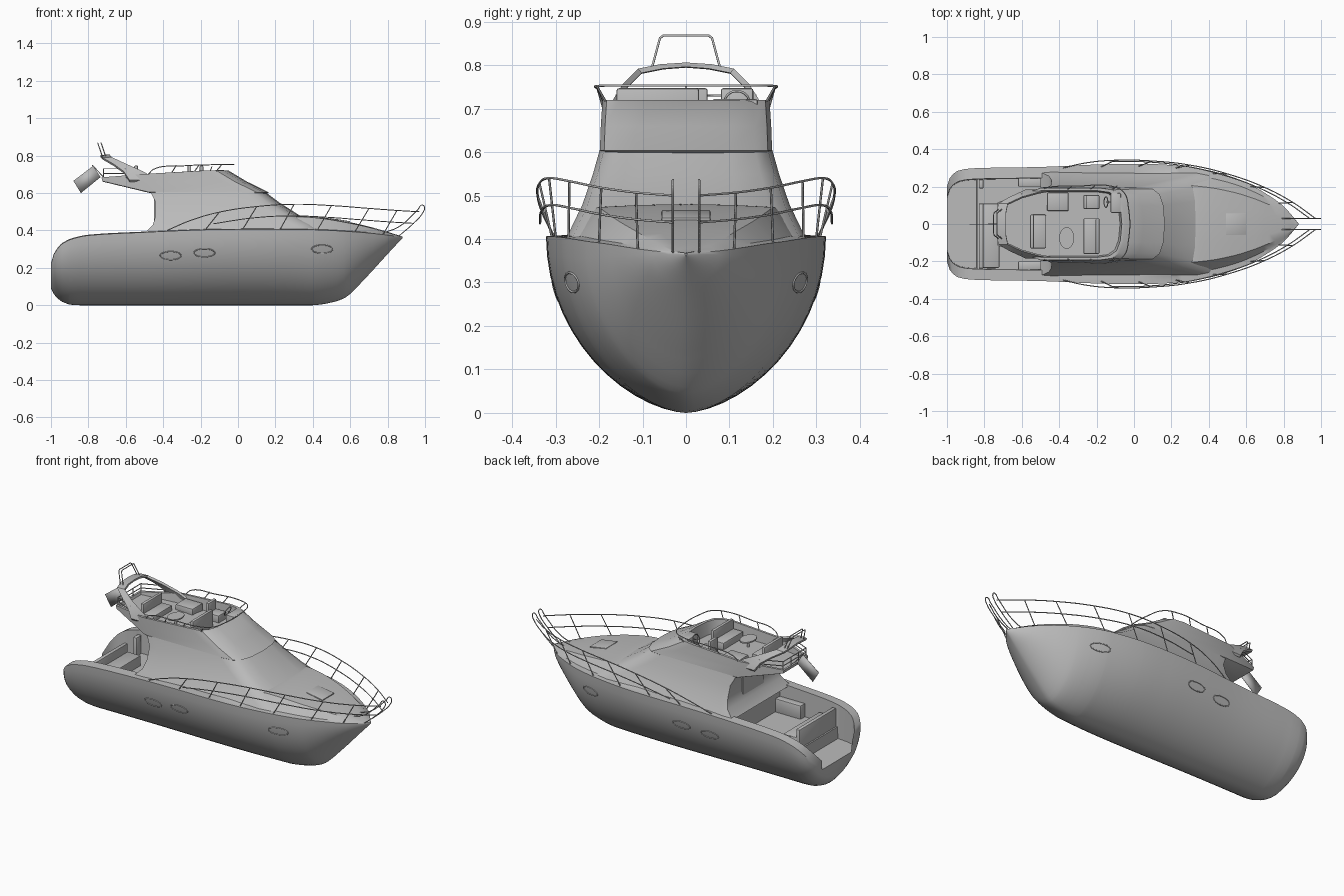
import bpy, bmesh, math
from mathutils import Matrix, Vector

cube = bpy.data.objects.get("Cube")
if cube:
    bpy.data.objects.remove(cube, do_unlink=True)

grey = bpy.data.materials.new("light_grey")
grey.use_nodes = True
grey.diffuse_color = (0.5, 0.5, 0.5, 1)
grey.node_tree.nodes["Principled BSDF"].inputs["Base Color"].default_value = (0.5, 0.5, 0.5, 1)


def finish(name, bm, angle=35):
    bmesh.ops.recalc_face_normals(bm, faces=bm.faces)
    mesh = bpy.data.meshes.new(name)
    bm.to_mesh(mesh)
    bm.free()
    mesh.materials.append(grey)
    obj = bpy.data.objects.new(name, mesh)
    bpy.context.collection.objects.link(obj)
    bpy.ops.object.select_all(action='DESELECT')
    obj.select_set(True)
    bpy.context.view_layer.objects.active = obj
    bpy.ops.object.shade_smooth_by_angle(angle=math.radians(angle))
    return obj


def loft(name, rings):
    bm = bmesh.new()
    loops = [[bm.verts.new(p) for p in ring] for ring in rings]
    count = len(loops[0])
    for a, b in zip(loops, loops[1:]):
        for i in range(count):
            j = (i + 1) % count
            bm.faces.new((a[i], a[j], b[j], b[i]))
    bm.faces.new(loops[0])
    bm.faces.new(loops[-1])
    return finish(name, bm)


def mirrored(half):
    return half + [(x, -y, z) for x, y, z in reversed(half[1:-1])]


def box(name, low, high, tilt=0.0, bevel=0.006):
    low, high = Vector(low), Vector(high)
    bm = bmesh.new()
    place = (Matrix.Translation((low + high) / 2) @ Matrix.Rotation(tilt, 4, 'Y')
             @ Matrix.Diagonal((high - low).to_4d()))
    place[3][3] = 1
    bmesh.ops.create_cube(bm, size=1, matrix=place)
    if bevel:
        bmesh.ops.bevel(bm, geom=bm.edges[:], offset=bevel, segments=2, affect='EDGES', profile=0.5)
    return finish(name, bm)


def tube(name, points, radius=0.0028, closed=False, smooth=True):
    curve = bpy.data.curves.new(name, 'CURVE')
    curve.dimensions = '3D'
    curve.bevel_depth = radius
    curve.bevel_resolution = 1
    curve.resolution_u = 6
    curve.use_fill_caps = True
    spline = curve.splines.new('BEZIER')
    spline.bezier_points.add(len(points) - 1)
    for knot, p in zip(spline.bezier_points, points):
        knot.co = p
        knot.handle_left_type = knot.handle_right_type = 'AUTO' if smooth else 'VECTOR'
    spline.use_cyclic_u = closed
    curve.materials.append(grey)
    obj = bpy.data.objects.new(name, curve)
    bpy.context.collection.objects.link(obj)


def both_sides(name, points, **options):
    for side, label in ((1, "left"), (-1, "right")):
        tube(f"{label}_{name}", [(x, y * side, z) for x, y, z in points], **options)


# Hull stations: x, half beam, keel height, sheer height
STATIONS = [(-1, .2, .09, .22), (-.985, .245, .06, .27), (-.95, .28, .025, .32),
            (-.9, .294, .004, .35), (-.8, .3, 0, .373), (-.5, .305, 0, .39),
            (-.2, .318, 0, .403), (0, .322, 0, .406), (.2, .315, 0, .406),
            (.4, .287, 0, .404), (.5, .26, .015, .4), (.58, .23, .045, .395),
            (.68, .178, .143, .388), (.8, .095, .274, .375), (.88, .002, .36, .365)]


def slope(i, k):
    a, b = STATIONS[max(i - 1, 0)], STATIONS[min(i + 1, len(STATIONS) - 1)]
    return (b[k] - a[k]) / (b[0] - a[0])


def station(x):
    i = max(k for k in range(len(STATIONS) - 1) if STATIONS[k][0] <= x or k == 0)
    a, b = STATIONS[i], STATIONS[i + 1]
    d = b[0] - a[0]
    t = (x - a[0]) / d
    ease = t * t * (3 - 2 * t)
    lead, trail = t * (1 - t) ** 2 * d, t * t * (t - 1) * d
    return [max(0, a[k] + (b[k] - a[k]) * ease + slope(i, k) * lead + slope(i + 1, k) * trail)
            for k in (1, 2, 3)]


def hull_side(x, z):
    w, keel, sheer = station(x)
    s = min(max((z - keel) / (sheer - keel), 0), 1)
    return w * math.sin(math.acos(1 - s)) ** 1.2


PLATFORM, BULKHEAD, TRUNK = -.84, -.45, .32


def hull_ring(x, aft_of=None):
    w, keel, sheer = station(x)
    where = x if aft_of is None else aft_of
    half = []
    for i in range(15):
        a = i / 14 * math.pi / 2
        half.append((x, w * math.sin(a) ** 1.2, keel + (sheer - keel) * (1 - math.cos(a))))
    if where < BULKHEAD:
        # Sunken cockpit and swim platform
        inner, floor = w - .058, .17 if where < PLATFORM else .24
        half += [(x, inner, sheer + .004), (x, inner - .004, floor),
                 (x, inner / 2, floor), (x, 0, floor)]
    else:
        # Side deck and raised foredeck trunk
        if x > TRUNK:
            crown = .074 * (1 - ((x - TRUNK) / (.88 - TRUNK)) ** 1.5)
        else:
            crown = .074 * max(0, x / TRUNK)
        half += [(x, w * .86, sheer + .003), (x, w * .68, sheer + crown * .93),
                 (x, w * .36, sheer + crown), (x, 0, sheer + crown + .002)]
    return mirrored(half)


xs = sorted({-1 + 1.88 * i / 60 for i in range(61)} | {s[0] for s in STATIONS})
rings = []
for x in xs:
    for step in (PLATFORM, BULKHEAD):
        if rings and rings[-1][0][0] < step <= x:
            rings += [hull_ring(step - .001), hull_ring(step + .001)]
    rings.append(hull_ring(min(x, .88)))
loft("hull", rings)


# Plan outline shared by the deckhouse and flybridge, rounded at the front
def plan(front, half, z, mid, rear, rear_half, mid_z=None, rear_z=None):
    nose = [(0, 0), (.008, .5), (.028, .8), (.065, .95), (.13, 1)]
    pts = [(front - dx, half * f, z) for dx, f in nose]
    pts.append((mid, half, z if mid_z is None else mid_z))
    rz = z if rear_z is None else rear_z
    return mirrored(pts + [(rear, rear_half, rz), (rear, 0, rz)])


house = [(.385, .5, .282, -.5), (.43, .43, .262, -.455), (.48, .33, .238, -.44),
         (.55, .22, .214, -.44), (.61, .14, .197, -.47)]
loft("deckhouse", [plan(f, h, z, r + .05, r, h * .98) for z, f, h, r in house])

loft("flybridge", [
    plan(.155, .193, .598, -.47, -.72, .11, .6, .66),
    plan(.165, .198, .604, -.48, -.725, .115, .606, .664),
    plan(.05, .196, .66, -.49, -.727, .115, .66, .672),
    plan(-.05, .192, .72, -.5, -.73, .115, .702, .684),
    plan(-.065, .178, .72, -.5, -.718, .103, .702, .684),
    plan(-.075, .172, .645, -.5, -.712, .1, .645, .67)])

# Radar arch sweeping back over the flybridge
arch = []
for y, z, front, back in ((.185, .67, -.43, -.58), (.17, .715, -.51, -.61), (.145, .755, -.6, -.665),
                          (.11, .79, -.675, -.725), (.06, .8, -.685, -.735), (0, .804, -.685, -.735)):
    arch.append([(front, y, z + .002), (back, y, z), (back, y - .008, z - .01), (front, y - .008, z - .008)])
arch[-1] = [(x, 0, z) for x, y, z in arch[-1]]
arch += [[(x, -y, z) for x, y, z in ring] for ring in reversed(arch[:-1])]
loft("radar_arch", arch)
for shift in (0, .018):
    tube("mast_loop", [(-.725 + shift, .078, .795), (-.748 + shift, .06, .862), (-.75 + shift, .052, .868),
                       (-.75 + shift, -.052, .868), (-.748 + shift, -.06, .862), (-.725 + shift, -.078, .795)],
         smooth=False)

# Flag and staff at the back of the flybridge
bm = bmesh.new()
flag = [bm.verts.new((x, 0, z)) for x, z in ((-.88, .665), (-.775, .745), (-.735, .685), (-.84, .6))]
bm.faces.new(flag)
finish("flag", bm).modifiers.new("thickness", 'SOLIDIFY').thickness = .003
tube("flag_staff", [(-.7, 0, .665), (-.78, 0, .75)])

# Flybridge rails
side = [(-.48, .19, .7), (-.45, .198, .728), (-.3, .203, .745), (-.12, .202, .752), (-.055, .17, .753)]
tube("flybridge_rail", side + [(-.03, .09, .753), (-.03, -.09, .753)] + [(x, -y, z) for x, y, z in reversed(side)])
for x, z in ((-.34, .708), (-.22, .712), (-.1, .718)):
    both_sides("flybridge_rail_post", [(x - .015, .186, z), (x + .01, .203, .748)])
for z in (.705, .73):
    tube("aft_rail", [(-.6, .16, z), (-.72, .108, z), (-.72, -.108, z), (-.6, -.16, z)], smooth=False)
for x, y in ((-.6, .16), (-.72, .108), (-.72, .035)):
    both_sides("aft_rail_post", [(x, y, .68), (x, y, .73)])

# Flybridge seating, table and helm
for name, x, y0, y1 in (("aft_bench", -.555, -.13, .05), ("forward_bench", -.27, -.16, .03),
                        ("helm_seat", -.27, .08, .155)):
    box(name, (x, y0, .64), (x + .085, y1, .69))
    back = x if name != "forward_bench" else x + .065
    box(name + "_back", (back, y0, .66), (back + .02, y1, .747))
box("side_locker", (-.465, .07, .64), (-.35, .168, .69))
box("helm_console", (-.125, .06, .64), (-.07, .165, .722))
tube("steering_wheel", [(-.15 + .01 * math.sin(a), .117 + .028 * math.cos(a), .715 + .025 * math.sin(a))
                        for a in (k * math.pi / 4 for k in range(8))], closed=True)
tube("steering_column", [(-.15, .117, .715), (-.11, .117, .7)])
bm = bmesh.new()
bmesh.ops.create_cone(bm, cap_ends=True, segments=24, radius1=.04, radius2=.04, depth=.008,
                      matrix=Matrix.Translation((-.36, -.075, .7)) @ Matrix.Diagonal((1, 1.45, 1, 1)))
finish("table_top", bm)
tube("table_leg", [(-.36, -.075, .64), (-.36, -.075, .7)], radius=.007)

# Cockpit furniture
box("transom_bench", (-.81, -.235, .23), (-.72, .11, .3))
box("transom_bench_back", (-.83, -.238, .17), (-.805, .11, .35))
box("transom_gate_post", (-.83, .19, .17), (-.805, .238, .35))
for s, label in ((1, "left"), (-1, "right")):
    box(label + "_cockpit_step", (-.62, min(s * .2, s * .245), .23), (-.45, max(s * .2, s * .245), .32))
box("cabin_door", (-.448, -.1, .25), (-.436, .1, .57), bevel=0)

# Foredeck hatch
box("foredeck_hatch", (.49, -.056, .449), (.6, .056, .458), tilt=math.radians(9), bevel=.003)

# Bow rails, stanchions and pulpit
rail = [(-.38, .3, .4), (-.25, .328, .455), (-.1, .341, .498), (.1, .337, .528), (.3, .315, .54),
        (.5, .268, .533), (.7, .195, .518), (.85, .115, .507), (.97, .03, .5)]
both_sides("top_rail", rail)
both_sides("middle_rail", [(x - .03, y * .985, z - .062) for x, y, z in rail[2:]])
for x, y, z in rail[2:-1]:
    base = x - .075
    w, keel, sheer = station(base)
    both_sides("stanchion", [(base, w * .96, sheer), (x, y, z)])
both_sides("pulpit", [(.77, .03, .385), (.86, .03, .42), (.96, .03, .51), (.985, .03, .536),
                      (.997, .03, .525), (.985, .03, .49), (.94, .03, .44), (.86, .03, .37)])

# Oval portholes following the hull side
for cx, cz in ((-.36, .265), (-.18, .28), (.45, .3)):
    oval = []
    for k in range(16):
        a = k * math.pi / 8
        x, z = cx + .056 * math.cos(a), cz + .022 * math.sin(a)
        oval.append((x, hull_side(x, z), z))
    both_sides("porthole_rim", oval, closed=True)
